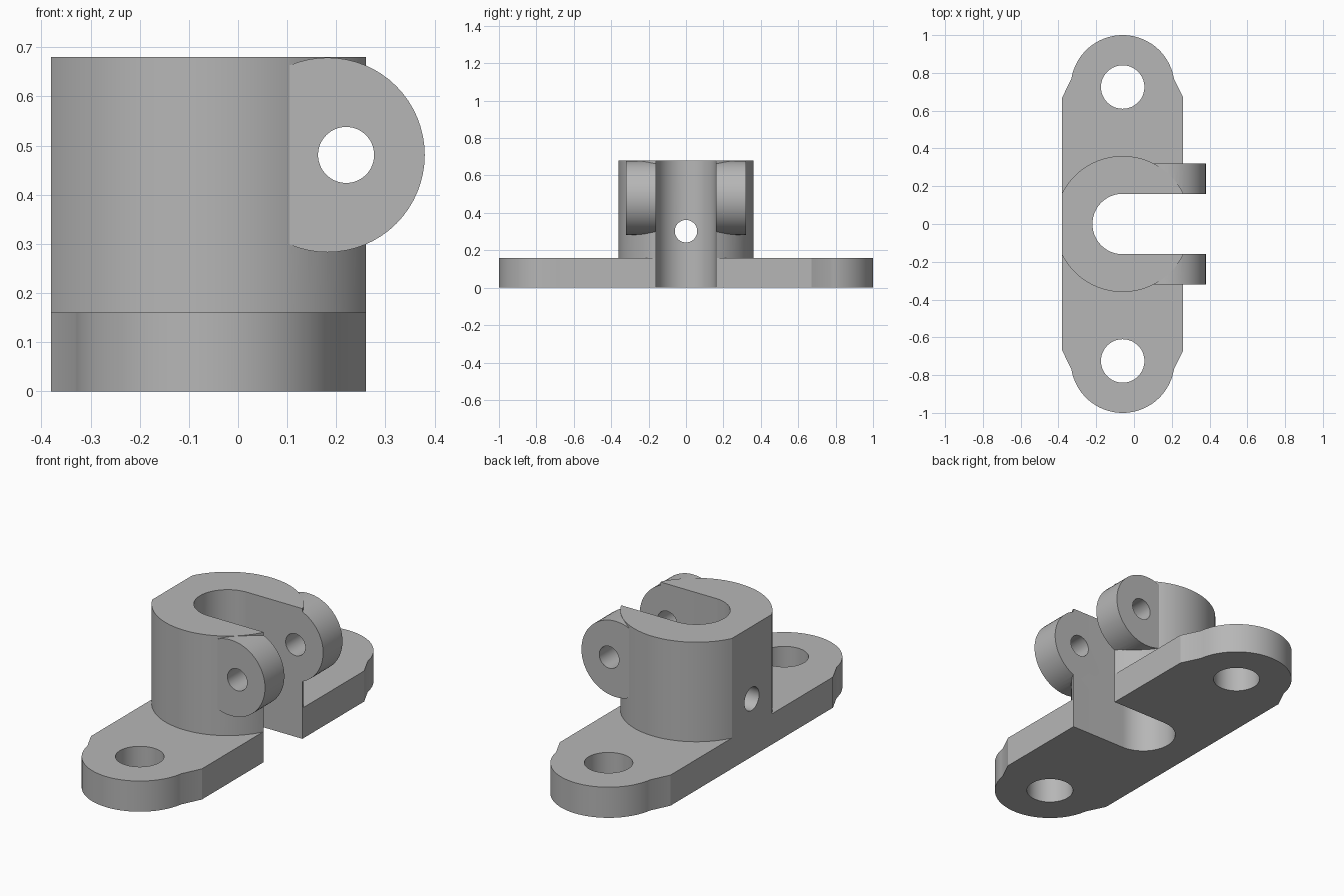
import bpy, bmesh
from math import sin, cos, pi, asin, sqrt, radians
from mathutils import Matrix

cube = bpy.data.objects.get("Cube")
if cube:
    bpy.data.objects.remove(cube, do_unlink=True)

steel = bpy.data.materials.new("grey metal")
steel.use_nodes = True
GREY = (0.47, 0.47, 0.47, 1)
steel.diffuse_color = GREY
steel.node_tree.nodes["Principled BSDF"].inputs["Base Color"].default_value = GREY

CX = -0.06      # centre line of the bracket
HALF = 0.32     # half width of the bracket
SEGS = 48


def arc(cx, cy, r, a0, a1, n=SEGS):
    return [(cx + r * cos(a0 + (a1 - a0) * i / n),
             cy + r * sin(a0 + (a1 - a0) * i / n)) for i in range(n + 1)]


def prism(name, outline, z0, z1):
    """Extrude a closed outline between two heights."""
    bm = bmesh.new()
    face = bm.faces.new([bm.verts.new((x, y, z0)) for x, y in outline])
    top = bmesh.ops.extrude_face_region(bm, geom=[face])["geom"]
    bmesh.ops.translate(bm, vec=(0, 0, z1 - z0),
                        verts=[v for v in top if isinstance(v, bmesh.types.BMVert)])
    bmesh.ops.recalc_face_normals(bm, faces=bm.faces)
    return finish(name, bm)


def cylinder(name, r, depth, centre, axis):
    bm = bmesh.new()
    turn = {"X": Matrix.Rotation(pi / 2, 4, "Y"),
            "Y": Matrix.Rotation(pi / 2, 4, "X"), "Z": Matrix()}[axis]
    bmesh.ops.create_cone(bm, cap_ends=True, segments=64, radius1=r, radius2=r,
                          depth=depth, matrix=Matrix.Translation(centre) @ turn)
    return finish(name, bm)


def finish(name, bm):
    mesh = bpy.data.meshes.new(name)
    bm.to_mesh(mesh)
    bm.free()
    mesh.materials.append(steel)
    ob = bpy.data.objects.new(name, mesh)
    bpy.context.collection.objects.link(ob)
    return ob


def combine(target, others, operation):
    """Apply a boolean with each of the other objects."""
    bpy.context.view_layer.objects.active = target
    for other in others:
        mod = target.modifiers.new("boolean", "BOOLEAN")
        mod.operation, mod.solver, mod.object = operation, "EXACT", other
        bpy.ops.object.modifier_apply(modifier=mod.name)


# Base plate: rounded ends with short tapered shoulders
END_Y, END_R = 0.725, 0.275
a = asin(0.045 / END_R)
back = arc(CX, END_Y, END_R, a, pi - a)
half = [(CX + HALF, 0.67)] + back + [(CX - HALF, 0.67)]
base = prism("base_plate", half + [(2 * CX - x, -y) for x, y in half], 0, 0.16)

# Socket barrel: a cylinder flattened on both sides
b = asin(sqrt(0.36 ** 2 - HALF ** 2) / 0.36)
side = arc(CX, 0, 0.36, b, pi - b)
barrel = prism("socket_barrel", side + [(2 * CX - x, -y) for x, y in side], 0.16, 0.68)

# Hinge lugs on both sides of the slot
lugs = [cylinder("hinge_lug", 0.198, 0.22, (0.182, s * 0.21, 0.481), "Y") for s in (-1, 1)]
combine(barrel, lugs, "UNION")

# Cutters: slot, pin hole, hinge hole and mounting holes
slot = prism("slot_cutter", arc(CX, 0, 0.16, pi / 2, 3 * pi / 2) + [(0.6, -0.16), (0.6, 0.16)], -0.2, 1)
pin = cylinder("pin_hole_cutter", 0.06, 0.4, (-0.4, 0, 0.302), "X")
hinge = cylinder("hinge_hole_cutter", 0.057, 1, (0.22, 0, 0.481), "Y")
mounts = [cylinder("mount_hole_cutter", 0.115, 0.6, (CX, s * END_Y, 0.1), "Z") for s in (-1, 1)]
combine(base, [slot] + mounts, "DIFFERENCE")
combine(barrel, [slot, pin, hinge], "DIFFERENCE")
for helper in lugs + [slot, pin, hinge] + mounts:
    bpy.data.objects.remove(helper, do_unlink=True)

# Smooth the curved walls and keep the edges sharp
bpy.ops.object.select_all(action="DESELECT")
for ob in (base, barrel):
    ob.select_set(True)
bpy.context.view_layer.objects.active = barrel
bpy.ops.object.shade_smooth_by_angle(angle=radians(20))
